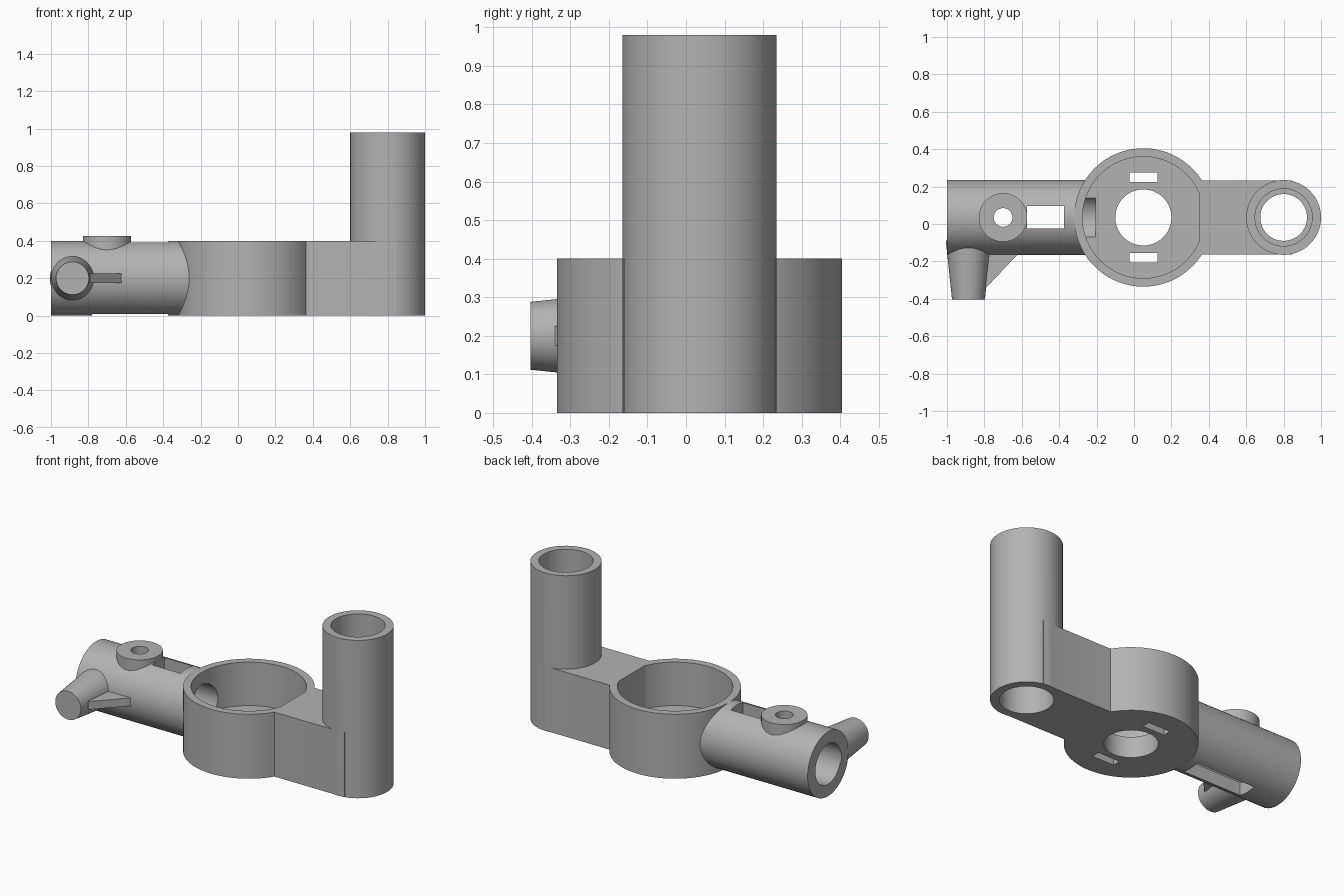
import bpy
import bmesh
from math import pi
from mathutils import Matrix

cube = bpy.data.objects.get("Cube")
if cube:
    bpy.data.objects.remove(cube, do_unlink=True)

grey = bpy.data.materials.new("plain_grey")
grey.use_nodes = True
colour = (0.45, 0.45, 0.45, 1)
grey.diffuse_color = colour
grey.node_tree.nodes["Principled BSDF"].inputs["Base Color"].default_value = colour

Y = 0.035          # shared centre line
RING_X = 0.05
POST_X = 0.8
BOSS_X = -0.7
AXIS_Z = 0.2       # height of the side tube axis
HEIGHT = 0.4


def finish(name, bm):
    bmesh.ops.recalc_face_normals(bm, faces=bm.faces)
    mesh = bpy.data.meshes.new(name)
    bm.to_mesh(mesh)
    bm.free()
    mesh.materials.append(grey)
    obj = bpy.data.objects.new(name, mesh)
    bpy.context.collection.objects.link(obj)
    return obj


def rod(name, start, end, r1, r2=None, axis="Z", sides=64):
    """Cylinder or cone from start, along an axis up to coordinate end."""
    i = "XYZ".index(axis)
    length = end - start[i]
    turn = {"X": Matrix.Rotation(pi / 2, 4, "Y"),
            "Y": Matrix.Rotation(-pi / 2, 4, "X"),
            "Z": Matrix.Identity(4)}[axis]
    bm = bmesh.new()
    bmesh.ops.create_cone(
        bm, cap_ends=True, segments=sides, radius1=r1,
        radius2=r1 if r2 is None else r2, depth=length,
        matrix=Matrix.Translation(start) @ turn @ Matrix.Translation((0, 0, length / 2)))
    return finish(name, bm)


def prism(name, outline, z0, z1):
    bm = bmesh.new()
    face = bm.faces.new([bm.verts.new((x, y, z0)) for x, y in outline])
    top = bmesh.ops.extrude_face_region(bm, geom=[face])["geom"]
    bmesh.ops.translate(bm, vec=(0, 0, z1 - z0),
                        verts=[v for v in top if isinstance(v, bmesh.types.BMVert)])
    return finish(name, bm)


def box(name, x0, x1, y0, y1, z0, z1):
    return prism(name, [(x0, y0), (x1, y0), (x1, y1), (x0, y1)], z0, z1)


def combine(target, tool, operation):
    mod = target.modifiers.new("join", "BOOLEAN")
    mod.operation = operation
    mod.solver = "EXACT"
    mod.object = tool
    bpy.context.view_layer.objects.active = target
    bpy.ops.object.modifier_apply(modifier=mod.name)
    bpy.data.objects.remove(tool, do_unlink=True)


# Solid parts: cup, arm, post, side tube, boss, handle and its gusset
body = rod("bracket_body", (RING_X, Y, 0), HEIGHT, 0.37, sides=96)
solids = [
    box("arm", 0.2, 0.845, Y - 0.197, Y + 0.197, 0, HEIGHT),
    rod("post", (POST_X, Y, 0), 0.98, 0.2),
    rod("side_tube", (-1, Y, AXIS_Z), -0.1, 0.2, axis="X"),
    rod("boss", (BOSS_X, Y, AXIS_Z), 0.425, 0.13),
    rod("handle", (-0.885, -0.403, AXIS_Z), Y, 0.088, 0.134, axis="Y"),
    prism("gusset", [(-0.88, -0.34), (-0.79, -0.34), (-0.62, -0.16),
                     (-0.62, -0.1), (-0.88, -0.1)], 0.175, 0.225),
]
for part in solids:
    combine(body, part, "UNION")

# Cup cavity with one flat side
cavity = rod("cavity", (RING_X, Y, 0.13), 0.6, 0.325, sides=96)
combine(cavity, box("flat", 0.35, 0.6, -0.5, 0.5, 0, 1), "DIFFERENCE")

# Hollows: cup floor hole, tube bore, boss hole, tube slot, post bores with a lip
cuts = [
    cavity,
    rod("floor_hole", (RING_X, Y, -0.1), 0.3, 0.15),
    rod("tube_bore", (-1.1, Y, AXIS_Z), -0.205, 0.125, axis="X"),
    rod("boss_hole", (BOSS_X, Y, AXIS_Z), 0.5, 0.05),
    box("lower_slot", -0.78, -0.375, Y - 0.06, Y + 0.06, -0.1, AXIS_Z),
    box("upper_slot", BOSS_X + 0.128, -0.375, Y - 0.06, Y + 0.06, AXIS_Z, 0.5),
    rod("post_bore", (POST_X, Y, -0.1), 1.1, 0.125),
    rod("post_lower_bore", (POST_X, Y, -0.1), 0.36, 0.15),
    rod("post_upper_bore", (POST_X, Y, HEIGHT), 1.1, 0.153),
]
for side in (-1, 1):
    y = Y + side * 0.215
    cuts.append(box("floor_slot", RING_X - 0.075, RING_X + 0.075,
                    y - 0.025, y + 0.025, -0.1, 0.3))
for tool in cuts:
    combine(body, tool, "DIFFERENCE")

# Smooth the round walls, keep edges crisp
bpy.ops.object.select_all(action="DESELECT")
body.select_set(True)
bpy.context.view_layer.objects.active = body
bpy.ops.object.shade_smooth_by_angle(angle=pi / 6)
